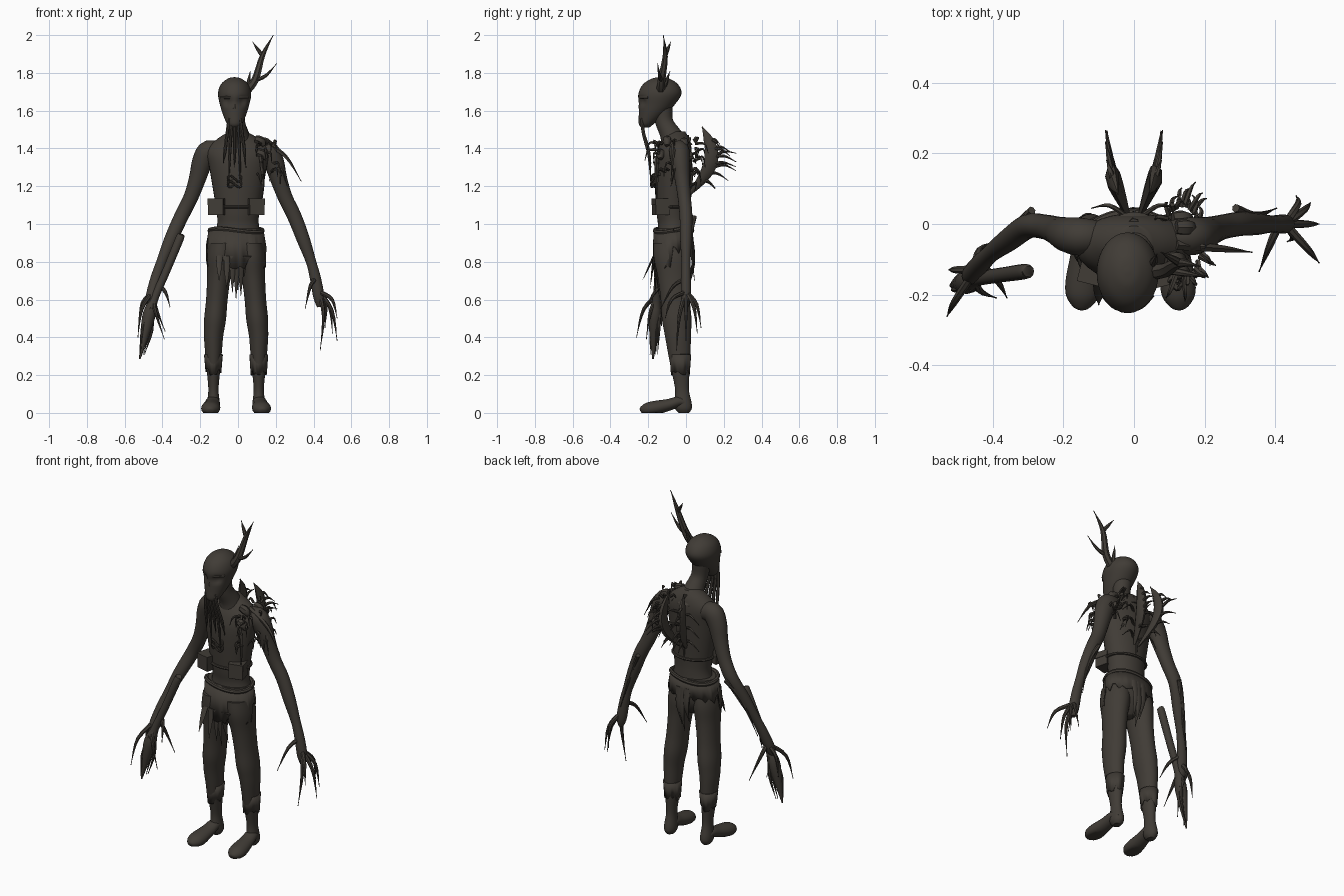
import bpy
import bmesh
import math
import random
from mathutils import Vector

random.seed(4)
default_cube = bpy.data.objects.get("Cube")
if default_cube:
    bpy.data.objects.remove(default_cube, do_unlink=True)

bark = bpy.data.materials.new("dark bark brown")
bark.use_nodes = True
bark.diffuse_color = (0.052, 0.045, 0.037, 1)
bark.node_tree.nodes["Principled BSDF"].inputs["Base Color"].default_value = bark.diffuse_color

def finish(name, bm):
    """Turn a bmesh into a smooth object with the shared material."""
    bmesh.ops.recalc_face_normals(bm, faces=bm.faces)
    mesh = bpy.data.meshes.new(name)
    bm.to_mesh(mesh)
    bm.free()
    mesh.materials.append(bark)
    obj = bpy.data.objects.new(name, mesh)
    bpy.context.collection.objects.link(obj)
    bpy.ops.object.select_all(action='DESELECT')
    obj.select_set(True)
    bpy.context.view_layer.objects.active = obj
    bpy.ops.object.shade_smooth_by_angle(angle=math.radians(50))
    return obj

def spline(points, steps):
    """Catmull-Rom interpolation of tuples of any length."""
    padded = [points[0]] + list(points) + [points[-1]]
    result = []
    for a, b, c, d in zip(padded, padded[1:], padded[2:], padded[3:]):
        for t in (k / steps for k in range(steps)):
            result.append([q + t / 2 * (r - p + t * (2 * p - 5 * q + 4 * r - s + t * (3 * (q - r) + s - p)))
                           for p, q, r, s in zip(a, b, c, d)])
    return result + [list(points[-1])]

def circle(count):
    """Cosine and sine pairs around a full turn."""
    return [(math.cos(math.tau * i / count), math.sin(math.tau * i / count)) for i in range(count)]

def skin(bm, rings, caps=True):
    """Bridge closed vertex rings and optionally cap both ends."""
    loops = [[bm.verts.new(co) for co in ring] for ring in rings]
    for low, high in zip(loops, loops[1:]):
        for i in range(len(low)):
            bm.faces.new((low[i - 1], low[i], high[i], high[i - 1]))
    if caps:
        bm.faces.new(loops[0])
        bm.faces.new(loops[-1])

def loft(name, sections, x=0):
    """Level elliptical sections given as height, y, x radius, y radius."""
    bm = bmesh.new()
    skin(bm, [[(x + width * c, y + depth * s, z) for c, s in circle(32)]
              for z, y, width, depth in spline(sections, 5)])
    return finish(name, bm)

def tubes(name, paths, sides=7, flat=1):
    """Limbs along points given as x, y, z, radius."""
    bm = bmesh.new()
    for points in paths:
        path = spline(points, 4)
        centres = [Vector(p[:3]) for p in path]
        whole = centres[-1] - centres[0]
        guide = Vector((0, 1, 0)) if abs(whole.y) < 0.7 * whole.length else Vector((0, 0, 1))
        rings = []
        for i, centre in enumerate(centres):
            tangent = centres[min(i + 1, len(path) - 1)] - centres[max(i - 1, 0)]
            across = tangent.cross(guide).normalized()
            depth = across.cross(tangent).normalized() * flat
            radius = max(path[i][3], 0.002)
            rings.append([centre + radius * (across * c + depth * s) for c, s in circle(sides)])
        skin(bm, rings)
    return finish(name, bm)

def spike(start, end, radius, bulge=(0, 0, 0)):
    """Tapering spike whose middle is pushed sideways by the bulge."""
    middle = Vector(start).lerp(Vector(end), 0.5) + Vector(bulge)
    return [(*start, radius), (*middle, radius * 0.75), (*end, 0)]

def ragged(name, x, y, top, bottom, hem, count):
    """Cloth sleeve with a torn lower edge; top and bottom are z, x radius, y radius."""
    bm = bmesh.new()
    skin(bm, [[(x + width * c, y + depth * s, z - (hem(s) if z == bottom[0] else 0)) for c, s in circle(count)]
              for z, width, depth in (top, bottom)], caps=False)
    finish(name, bm).modifiers.new("thickness", 'SOLIDIFY').thickness = 0.008

def hoop(x, y, z, width, depth, radius, wave=0):
    """Closed level band for belts and rolls."""
    ring = circle(16)
    return [(x + width * c, y + depth * s, z + wave * c * s, radius) for c, s in ring + ring[:1]]

# Head, with sockets pressed into the face
face_x = -.018
head = loft("head", [(1.51, -.215, .02, .02), (1.53, -.21, .04, .04), (1.58, -.18, .062, .07),
                     (1.63, -.155, .077, .094), (1.69, -.138, .088, .114), (1.74, -.135, .072, .092),
                     (1.77, -.135, .035, .045), (1.777, -.135, .005, .005)], face_x)
for vertex in head.data.vertices:
    for side in (-1, 1):
        distance = (vertex.co - Vector((face_x + side * .04, -.235, 1.65))).length
        vertex.co.y += max(0, .022 - distance * .65)
tubes("brows", [[(face_x + side * reach, y, 1.67, .008) for reach, y in ((.01, -.243), (.04, -.232), (.07, -.2))]
                for side in (-1, 1)])
tubes("nose", [spike((face_x, -.243, 1.61), (face_x, -.24, 1.665), .01)])
tubes("neck", [[(face_x, -.125, 1.62, .055), (-.01, -.115, 1.54, .047),
                (0, -.08, 1.47, .058), (0, -.05, 1.39, .09)]], sides=20)

# Single antler on the left of the head
tubes("antler", [
    [(.03, -.135, 1.69, .025), (.09, -.13, 1.76, .021), (.13, -.11, 1.89, .014), (.187, -.12, 2, 0)],
    spike((.13, -.11, 1.89), (.077, -.08, 1.965), .012),
    spike((.09, -.13, 1.76), (.205, -.15, 1.85), .012, (0, 0, -.02)),
    spike((.05, -.12, 1.71), (.065, -.085, 1.81), .013)])

# Torso and hips
loft("torso", [(1.49, -.05, .045, .045), (1.45, -.05, .11, .068), (1.39, -.06, .165, .09),
               (1.3, -.07, .152, .098), (1.08, -.07, .116, .088), (1, -.065, .11, .084), (.93, -.065, .13, .09)])
loft("hips", [(.975, -.065, .136, .095), (.9, -.068, .15, .1), (.83, -.07, .14, .095),
              (.78, -.068, .085, .07), (.745, -.06, .03, .03)], -.01)

# Legs and feet
for label, side, x in (("right", -1, -.13), ("left", 1, .11)):
    leg = loft(label + "_leg", [(z, -.012 - .075 * z, width, width * 1.35) for z, width in (
        (.9, .068), (.82, .072), (.72, .062), (.6, .057), (.5, .058), (.42, .052),
        (.28, .041), (.2, .033), (.12, .027), (.05, .034), (.02, .032), (0, .02))], x)
    # Thighs lean in towards the hips
    for vertex in leg.data.vertices:
        vertex.co.x -= side * max(0, vertex.co.z - .4) * .09
    foot = tubes(label + "_foot", [[(x + side * (.01 - y) * .08, y, z, radius) for y, z, radius in (
        (.015, .035, .025), (-.03, .06, .036), (-.09, .043, .042),
        (-.16, .027, .05), (-.205, .02, .046), (-.235, .016, .025), (-.243, .014, .008))]], sides=18, flat=.75)
    for vertex in foot.data.vertices:
        vertex.co.z = max(vertex.co.z, 0)
    ragged(label + "_trouser_cuff", x, -.03, (.31, .05, .058), (.22, .043, .05),
           lambda s: random.uniform(-.02, .025), 22)

# Torn waist cloth with hanging strips
ragged("waist_cloth", -.01, -.068, (.965, .146, .104), (.82, .16, .11),
       lambda s: random.uniform(-.02, .035) + (.025 if s < 0 else -.05), 44)
tubes("waist_roll", [hoop(-.01, -.066, .965, .14, .098, .012, .02)])
tubes("hanging_strips", [spike((x, -.17, .83), (x, -.13 + x, .6 + abs(x) + random.uniform(-.01, .03)), .018)
                         for x in (-.1, -.06, -.03, -.01, .015, .04, .055)], flat=.35)
tubes("rear_strips", [spike((x, .03, .92), (x, .01, .65 + abs(x) * 2), .024, (0, .02, 0))
                      for x in (-.03, 0, .02)], flat=.4)

# Belt with side pouches
tubes("belt", [hoop(0, -.07, 1.09, .121, .092, .008)])
for label, x, turn in (("right", -.11, -.25), ("left", .092, .25)):
    for part, z, height, width in (("pouch", 1.09, .085, .082), ("pouch_flap", 1.118, .035, .087)):
        bpy.ops.mesh.primitive_cube_add(size=1, location=(x, -.132, z), rotation=(0, 0, turn))
        box = bpy.context.object
        box.name = label + "_" + part
        box.scale = (width, width - .005, height)
        box.data.materials.append(bark)
        box.modifiers.new("soft edges", 'BEVEL').width = 0.008

# Arms: the right forearm swings forward, the left stays closer to the body
elbow = 1.06
for label, side, swing, tuck in (("right", -1, .32, 0), ("left", 1, 0, .07)):
    def arm_point(reach, z, radius, ahead=0):
        below = max(0, elbow - z)
        return (side * (reach - tuck * below), -.11 * max(0, z - elbow) - swing * below + ahead, z, radius)
    tubes(label + "_arm", [[arm_point(*point) for point in (
        (.08, 1.37, .045), (.15, 1.385, .06), (.188, 1.33, .055), (.215, 1.24, .045), (.25, 1.14, .039),
        (.3, 1.04, .038), (.355, .92, .035), (.405, .8, .027), (.435, .71, .029), (.46, .61, .029),
        (.468, .56, .014))]], sides=18, flat=.9)
    tubes(label + "_forearm_ridges", [[arm_point(.29, 1.04, .012, .02 + ahead), arm_point(.355, .92, .01, ahead),
                                       arm_point(.43, .7, 0, .02 + ahead)] for ahead in (-.02, .025)])

# Long claw-like fingers
tubes("right_fingers", [spike((-.45, -.13, .64), tip, .013, (-.02, (tip[1] + .13) * .2, .03)) for tip in (
    (-.53, -.262, .4), (-.525, -.13, .46), (-.39, -.21, .39), (-.385, -.05, .43))])
tubes("left_fingers", [spike((.43, 0, .64), tip, .013, (.02, tip[1] * .2, .03)) for tip in (
    (.525, 0, .38), (.5, .06, .42), (.435, -.05, .33), (.46, .08, .45), (.525, -.11, .5))])
tubes("thumbs", [spike((-.43, -.12, .68), (-.36, -.21, .56), .013, (.01, 0, .02)),
                 spike((.41, 0, .71), (.355, -.135, .55), .013, (0, 0, .04))])

# Wooden club with a splintered end in the right hand
tubes("club", [[(-.3, -.135, .945, .015), (-.31, -.135, .92, .022), (-.38, -.145, .75, .021),
                (-.445, -.155, .6, .022), (-.475, -.165, .5, .034), (-.52, -.175, .285, .004)]], sides=12)
tubes("club_splinters", [spike((-.46, -.16 + shift, .56), (-.505 + shift / 2, -.17 + shift, .31), .012, (shift, 0, 0))
                         for shift in (-.02, -.01, .01, .02)])

# Hanging mouth tendrils and the small charm below them
tubes("mouth_tendrils", [[(face_x + shift * .7, -.235, 1.56, .01), (face_x + shift, -.225, 1.48, .009),
                          (face_x + shift * 1.3, -.198, 1.38, .009), (face_x + shift * 1.5, -.185, end, 0)]
                         for shift, end in ((-.04, 1.32), (-.02, 1.22), (0, 1.3), (.02, 1.2), (.04, 1.3))])
tubes("charm_loop", [hoop(face_x, -.172, z, .035, .012, .006, .03) for z in (1.21, 1.24)])

# Curved thorn blades rising from the back
for label, side in (("right", -1), ("left", 1)):
    def blade_point(t):
        arch = math.sin(math.pi * t)
        return (side * (.015 + .03 * t + .03 * arch), .02 + .065 * t + .08 * arch, 1.16 + .355 * t, .005 + .016 * arch)
    tubes(label + "_back_blade", [[blade_point(i / 6) for i in range(6)] + [(*blade_point(1)[:3], 0)]], flat=1.8)
    thorns = []
    for i in range(6):
        x, y, z, radius = blade_point(.18 + .12 * i)
        tip = (x + side * .02, y + .08 + .06 * math.sin(i * .7), z + random.uniform(-.04, .04))
        thorns.append(spike((x, y, z), tip, .01, (0, 0, .02)))
    for z in (1.2, 1.28, 1.36):
        thorns.append(spike((side * .02, .02, z), (side * .12, .045, z - .03), .008, (0, .02, .03)))
    tubes(label + "_back_thorns", thorns)
tubes("spine_ridge", [spike((0, 0, 1.47), (0, .01, 1.02), .016, (0, .02, 0))])

# Twig growth over the left shoulder
twigs = [spike((.12, -.06, 1.44), (.335, -.08, 1.225), .014, (.02, 0, .03)),
         spike((.13, -.02, 1.42), (.26, -.08, 1.2), .011, (.02, 0, .02)),
         spike((.12, -.155, 1.36), (.125, -.155, 1.1), .012, (.01, 0, 0))]
for c, s in circle(44):
    root = Vector((.135 + .055 * c, -.05 + .1 * s, random.uniform(1.25, 1.45)))
    tip = root + Vector((.02 * c, .04 * s, -.04)) + Vector([random.uniform(-.035, .035) for axis in range(3)])
    twigs.append(spike(root, tip, .008, (.012 * c, .015 * s, .025)))
tubes("shoulder_twigs", twigs, sides=5)
tubes("shoulder_knots", [[(x, y, z, .02), (x + .03, y, z - .01, .024), (x + .05, y, z - .035, .012)]
                         for x, y, z in ((.09, -.1, 1.45), (.12, -.01, 1.44), (.1, -.135, 1.38), (.11, .015, 1.37))])
